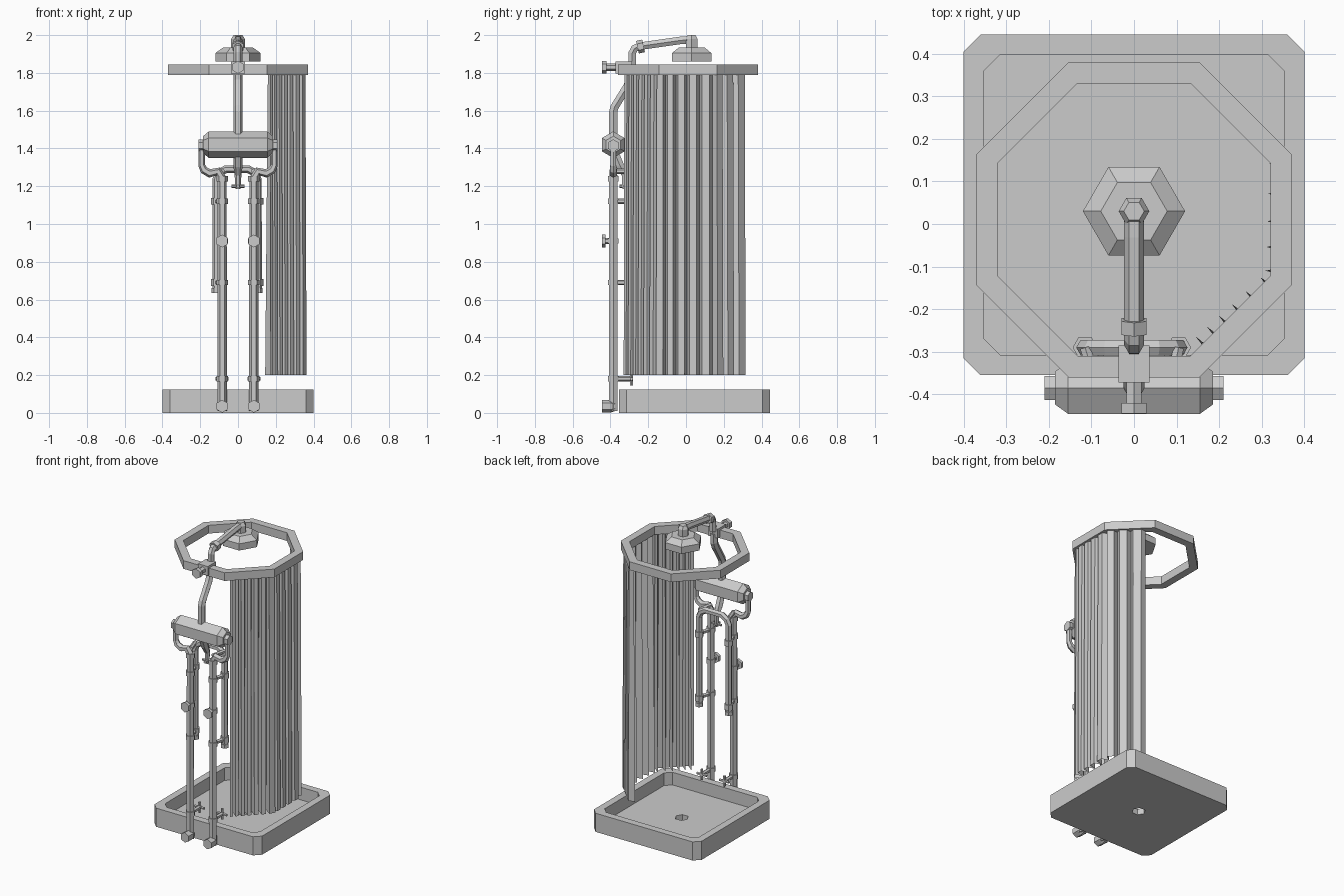
import bpy, bmesh, math
from mathutils import Vector

if "Cube" in bpy.data.objects:
    bpy.data.objects.remove(bpy.data.objects["Cube"])


def finish(name, bm):
    bmesh.ops.recalc_face_normals(bm, faces=bm.faces)
    me = bpy.data.meshes.new(name)
    bm.to_mesh(me)
    bm.free()
    ob = bpy.data.objects.new(name, me)
    bpy.context.collection.objects.link(ob)
    return ob


def skin(name, loops, wrap=False):
    """Join equal-sized closed loops, capped or wrapped into a ring."""
    bm = bmesh.new()
    vs = [[bm.verts.new(p) for p in lp] for lp in loops]
    n = len(vs[0])
    pairs = list(zip(vs, vs[1:])) + ([(vs[-1], vs[0])] if wrap else [])
    for a, b in pairs:
        for i in range(n):
            bm.faces.new((a[i], a[(i + 1) % n], b[(i + 1) % n], b[i]))
    if not wrap:
        bm.faces.new(vs[0])
        bm.faces.new(vs[-1])
    return finish(name, bm)


def tube(name, pts, radii, sides=6):
    """Sweep a polygon along a path; radii is one number or one per point."""
    pts = [Vector(p) for p in pts]
    if not isinstance(radii, (list, tuple)):
        radii = [radii] * len(pts)
    last, u, loops = len(pts) - 1, None, []
    for i, p in enumerate(pts):
        t = Vector()
        if i > 0:
            t += (p - pts[i - 1]).normalized()
        if i < last:
            t += (pts[i + 1] - p).normalized()
        t.normalize()
        if u is None:
            u = Vector((1, 0, 0)) if abs(t.z) > 0.8 else Vector((0, 0, 1))
        u = (u - t * u.dot(t)).normalized()
        v = t.cross(u)
        loops.append([p + radii[i] * (u * math.cos(k * math.tau / sides) + v * math.sin(k * math.tau / sides))
                      for k in range(sides)])
    return skin(name, loops)


def box(name, lo, hi):
    (a, b, c), (d, e, f) = lo, hi
    return skin(name, [[(a, b, z), (d, b, z), (d, e, z), (a, e, z)] for z in (c, f)])


def octagon(cx, cy, h, cut, z):
    k = h - cut
    return [(cx + x, cy + y, z) for x, y in
            ((-k, -h), (k, -h), (h, -k), (h, k), (k, h), (-k, h), (-h, k), (-h, -k))]


def cross_handle(name, c, axes):
    for j, ax in enumerate(axes):
        d = Vector(ax) * 0.035
        tube(f"{name}_bar_{j}", [Vector(c) - d, Vector(c) + d], 0.009)


# Shower tray with a hexagonal drain
tray = skin("tray", [octagon(0, 0.045, 0.4, 0.04, 0), octagon(0, 0.045, 0.4, 0.04, 0.125),
                     octagon(0, 0.045, 0.352, 0.037, 0.125), octagon(0, 0.045, 0.352, 0.037, 0.04)])
cutter = tube("drain_cutter", [(0, 0.045, -0.1), (0, 0.045, 0.1)], 0.042)
cutter.hide_render = True
mod = tray.modifiers.new("drain", "BOOLEAN")
mod.operation, mod.object, mod.solver = "DIFFERENCE", cutter, "EXACT"
bpy.context.view_layer.objects.active = tray
bpy.ops.object.modifier_apply(modifier="drain")
bpy.data.objects.remove(cutter)

# Octagonal curtain rail
c8 = 1 - math.tan(math.pi / 8)
skin("curtain_rail", [octagon(0, 0.01, h, h * c8, z) for h, z in
                      ((0.37, 1.79), (0.37, 1.845), (0.32, 1.845), (0.32, 1.79))], wrap=True)

# Pleated curtain drawn to the right, pleats widening towards the back
side = 0.345 * math.tan(math.pi / 8) * 2
rail = [Vector((side / 2, -0.335)), Vector((0.345, 0.01 - side / 2)),
        Vector((0.345, 0.01 + side / 2)), Vector((side / 2, 0.355))]


def on_rail(s, off):
    k = min(int(s / side), 2)
    d = (rail[k + 1] - rail[k]).normalized()
    return rail[k] + d * (s - k * side) + Vector((d.y, -d.x)) * off


bm = bmesh.new()
s, step, prev = 0.025, 0.033, None
for i in range(14):
    depth = 0.05 - 0.03 * i / 13
    for f, top, low in ((0, 0.012, 0.018), (0.55, 0.012, 0.018), (0.8, -depth * 0.6, -depth)):
        q = s + f * step
        pair = [bm.verts.new((*on_rail(q, low), 0.2)), bm.verts.new((*on_rail(q, top), 1.8))]
        if prev:
            bm.faces.new((prev[0], pair[0], pair[1], prev[1]))
        prev = pair
    s += step
    step *= 1.08
finish("curtain", bm)

# Pair of supply pipes with feet, knobs, collars, brackets and taps
Y = -0.385
for sx, tag in ((-1, "left"), (1, "right")):
    x = sx * 0.084
    tube(f"supply_pipe_{tag}", [(x, Y, 0.01), (x, Y, 1.24), (sx * 0.105, Y, 1.278), (sx * 0.15, Y, 1.268),
                                (sx * 0.18, Y, 1.285), (sx * 0.192, Y, 1.31), (sx * 0.192, Y, 1.41)],
         [0.025] * 2 + [0.023] * 2 + [0.021, 0.018, 0.018])
    tube(f"foot_{tag}", [(x, -0.445, 0.035), (x, -0.4, 0.035), (x, -0.375, 0.035)], [0.034, 0.034, 0.025])
    tube(f"knob_stem_{tag}", [(x, -0.43, 0.91), (x, Y, 0.91)], 0.016)
    tube(f"knob_{tag}", [(x, -0.445, 0.91), (x, -0.425, 0.91)], 0.034)
    for z in (0.18, 0.69, 0.91, 1.12, 1.24):
        tube(f"collar_{tag}_{z}", [(x, Y, z - 0.014), (x, Y, z + 0.014)], 0.031)
    for z in (0.69, 1.12, 1.28):
        tube(f"bracket_{tag}_{z}", [(x, Y, z), (sx * 0.11 - 0.005, -0.29, z)], 0.014)
    # Short return pipe collars and flared ends
    xr = sx * 0.11 - 0.005
    for z in (0.69, 1.12):
        tube(f"return_collar_{tag}_{z}", [(xr, -0.29, z - 0.018), (xr, -0.29, z + 0.018)], 0.029)
    tube(f"return_end_{tag}", [(xr, -0.29, 0.635), (xr, -0.29, 0.66)], 0.026)
    # Low tap
    tube(f"tap_stem_{tag}", [(x, Y, 0.18), (x, -0.28, 0.18)], 0.014)
    cross_handle(f"tap_{tag}", (x, -0.288, 0.18), ((1, 0, 0), (0, 0, 1)))

# Arched return pipe joining both sides
tube("return_pipe", [(-0.115, -0.29, 0.65), (-0.115, -0.29, 1.235), (-0.1, -0.29, 1.27), (-0.065, -0.29, 1.29),
                     (0.055, -0.29, 1.29), (0.09, -0.29, 1.27), (0.105, -0.29, 1.235), (0.105, -0.29, 0.65)], 0.021)

# Centre valve under the mixer tank
tube("centre_valve", [(0, -0.375, 1.37), (0, -0.35, 1.31), (0, -0.325, 1.26), (0, -0.325, 1.185)],
     [0.025, 0.025, 0.018, 0.014])
cross_handle("centre_valve", (0, -0.325, 1.2), ((1, 0, 0), (0, 0.8, 0)))

# Hexagonal mixer tank with end caps
tube("mixer_tank", [(x, Y, 1.42) for x in (-0.185, -0.155, 0.155, 0.185)], [0.045, 0.07, 0.07, 0.045])
for sx in (-1, 1):
    tube("tank_cap", [(sx * 0.18, Y, 1.415), (sx * 0.21, Y, 1.415)], 0.033)

# Riser, rail clamp and shower arm
tube("riser_pipe", [(0, Y, 1.46), (0, Y, 1.595), (0, -0.378, 1.62), (0, -0.31, 1.73), (0, -0.298, 1.76),
                    (0, -0.298, 1.82)], 0.025)
box("rail_clamp", (-0.036, -0.372, 1.798), (0.036, -0.285, 1.86))
tube("clamp_bolt", [(0, -0.43, 1.83), (0, -0.36, 1.83)], 0.02)
tube("clamp_knob", [(0, -0.445, 1.83), (0, -0.42, 1.83)], 0.034)
tube("shower_arm", [(0, -0.285, 1.84), (0, -0.285, 1.905), (0, -0.272, 1.93), (0, -0.24, 1.942),
                    (0, -0.03, 1.972), (0, 0.03, 1.976)], 0.023)
tube("arm_collar", [(0, -0.257, 1.936), (0, -0.225, 1.943)], 0.034)

# Shower head
tube("head_stem", [(0, 0.03, z) for z in (1.92, 1.98, 2.0)], [0.036, 0.036, 0.024])
tube("shower_head", [(0, 0.03, z) for z in (1.86, 1.905, 1.935)], [0.12, 0.12, 0.078])
